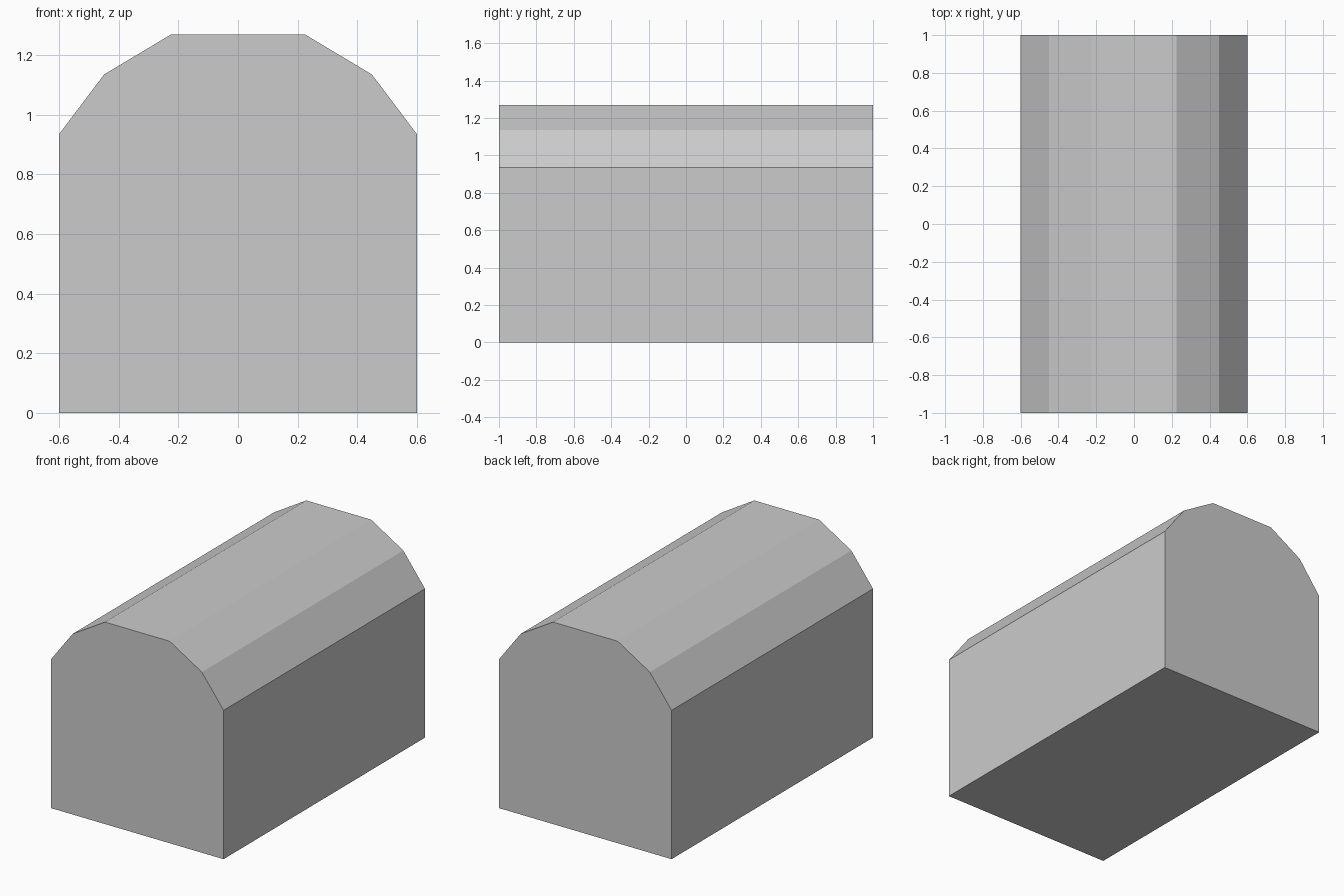
import bpy, bmesh

if "Cube" in bpy.data.objects:
    bpy.data.objects.remove(bpy.data.objects["Cube"])

# Half of the arched end profile (x, z), mirrored for the other side
half = [(0.6, 0.0), (0.6, 0.935), (0.449, 1.135), (0.225, 1.269)]
profile = half + [(-x, z) for x, z in reversed(half)]

# Barrel-roofed block: front face extruded to the back
bm = bmesh.new()
front = bm.faces.new([bm.verts.new((x, -1.0, z)) for x, z in profile])
ext = bmesh.ops.extrude_face_region(bm, geom=[front], use_keep_orig=True)
bmesh.ops.translate(bm, vec=(0, 2.0, 0),
                    verts=[v for v in ext["geom"] if isinstance(v, bmesh.types.BMVert)])
bmesh.ops.recalc_face_normals(bm, faces=bm.faces)

mesh = bpy.data.meshes.new("arched_block")
bm.to_mesh(mesh)
bm.free()
block = bpy.data.objects.new("arched_block", mesh)
bpy.context.collection.objects.link(block)
